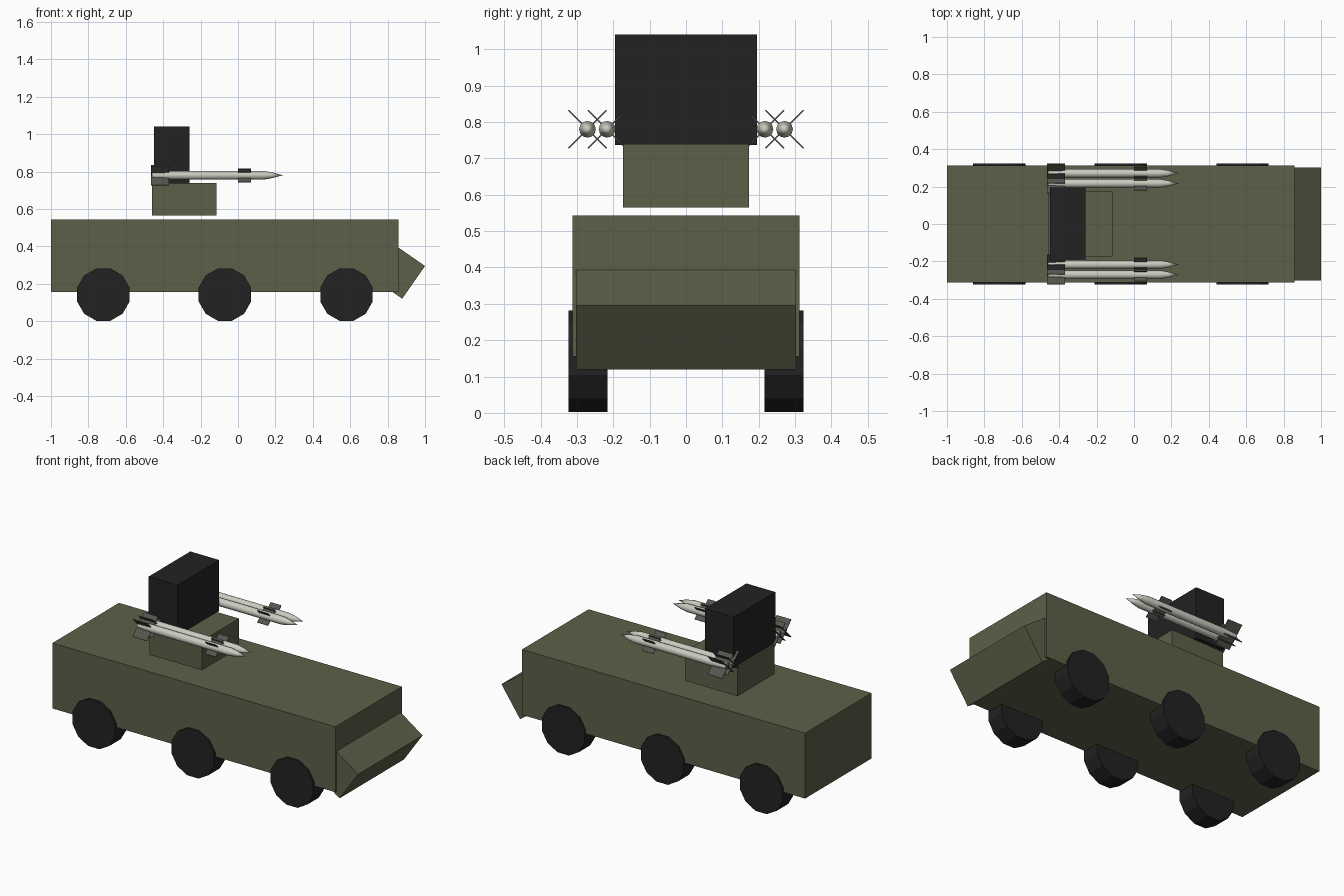
import bpy, bmesh
from math import pi, cos, sin, atan2, radians
from mathutils import Matrix, Vector

if "Cube" in bpy.data.objects:
    bpy.data.objects.remove(bpy.data.objects["Cube"])


def material(name, rgb):
    m = bpy.data.materials.new(name)
    m.diffuse_color = (*rgb, 1)
    m.use_nodes = True
    m.node_tree.nodes["Principled BSDF"].inputs["Base Color"].default_value = m.diffuse_color
    return m


OLIVE = material("olive", (0.11, 0.115, 0.065))
BLACK = material("black", (0.016, 0.016, 0.016))
PALE = material("pale_grey", (0.60, 0.60, 0.53))
FIN = material("fin_grey", (0.09, 0.09, 0.08))


def finish(bm, name, mat, smooth=False):
    bmesh.ops.recalc_face_normals(bm, faces=bm.faces)
    for f in bm.faces:
        f.smooth = smooth
    me = bpy.data.meshes.new(name)
    bm.to_mesh(me)
    bm.free()
    me.materials.append(mat)
    ob = bpy.data.objects.new(name, me)
    bpy.context.collection.objects.link(ob)
    return ob


def add_box(bm, lo, hi, turn=Matrix()):
    lo, hi = Vector(lo), Vector(hi)
    place = turn @ Matrix.Translation((lo + hi) / 2) @ Matrix.Diagonal((*(hi - lo), 1))
    bmesh.ops.create_cube(bm, size=1, matrix=place)


def box(name, lo, hi, mat):
    bm = bmesh.new()
    add_box(bm, lo, hi)
    return finish(bm, name, mat)


# Hull, turret and sensor block
box("hull", (-1, -0.312, 0.155), (0.858, 0.312, 0.543), OLIVE)
box("turret_base", (-0.46, -0.173, 0.565), (-0.115, 0.173, 0.74), OLIVE)
box("sensor_block", (-0.45, -0.195, 0.737), (-0.26, 0.195, 1.04), BLACK)

# Nose: tilted box half sunk into the hull front
bm = bmesh.new()
profile = [(1.0, 0.295), (0.878, 0.12), (0.705, 0.24), (0.827, 0.415)]
face = bm.faces.new([bm.verts.new((x, -0.302, z)) for x, z in profile])
ext = bmesh.ops.extrude_face_region(bm, geom=[face])
bmesh.ops.translate(bm, vec=(0, 0.604, 0),
                    verts=[v for v in ext["geom"] if isinstance(v, bmesh.types.BMVert)])
finish(bm, "nose", OLIVE)

# Wheels: low-sided cylinders on both sides
for i, x in enumerate((-0.72, -0.07, 0.58)):
    for side, label in ((-1, "right"), (1, "left")):
        bm = bmesh.new()
        place = (Matrix.Translation((x, side * 0.27, 0.142)) @ Matrix.Rotation(pi / 2, 4, 'X')
                 @ Matrix.Rotation(pi / 12, 4, 'Z'))
        bmesh.ops.create_cone(bm, cap_ends=True, segments=12, radius1=0.145,
                              radius2=0.145, depth=0.107, matrix=place)
        finish(bm, f"wheel_{label}_{i + 1}", BLACK)


# Rockets: lathed body plus two sets of crossed fins
def rocket(name, y, z=0.78, sides=12):
    stations = [(-0.46, 0.018), (-0.37, 0.023), (0.14, 0.023), (0.18, 0.016)]
    bm = bmesh.new()
    rings = [[bm.verts.new((x, y + r * cos(2 * pi * k / sides), z + r * sin(2 * pi * k / sides)))
              for k in range(sides)] for x, r in stations]
    tip = bm.verts.new((0.24, y, z))
    for k in range(sides):
        n = (k + 1) % sides
        for a, b in zip(rings, rings[1:]):
            bm.faces.new((a[k], a[n], b[n], b[k]))
        bm.faces.new((rings[-1][k], rings[-1][n], tip))
    bm.faces.new(rings[0])
    ob = finish(bm, name + "_body", PALE, smooth=True)
    ob.data.set_sharp_from_angle(angle=radians(35))

    bm = bmesh.new()
    for x0, x1, span in ((-0.465, -0.37, 0.074), (0.0, 0.07, 0.051)):
        for angle in (pi / 4, -pi / 4):
            turn = Matrix.Translation((0, y, z)) @ Matrix.Rotation(angle, 4, 'X')
            add_box(bm, (x0, -span, -0.002), (x1, span, 0.002), turn)
    finish(bm, name + "_fins", FIN)


for side, label in ((-1, "right"), (1, "left")):
    rocket(f"rocket_{label}_inner", side * 0.217)
    rocket(f"rocket_{label}_outer", side * 0.271)
